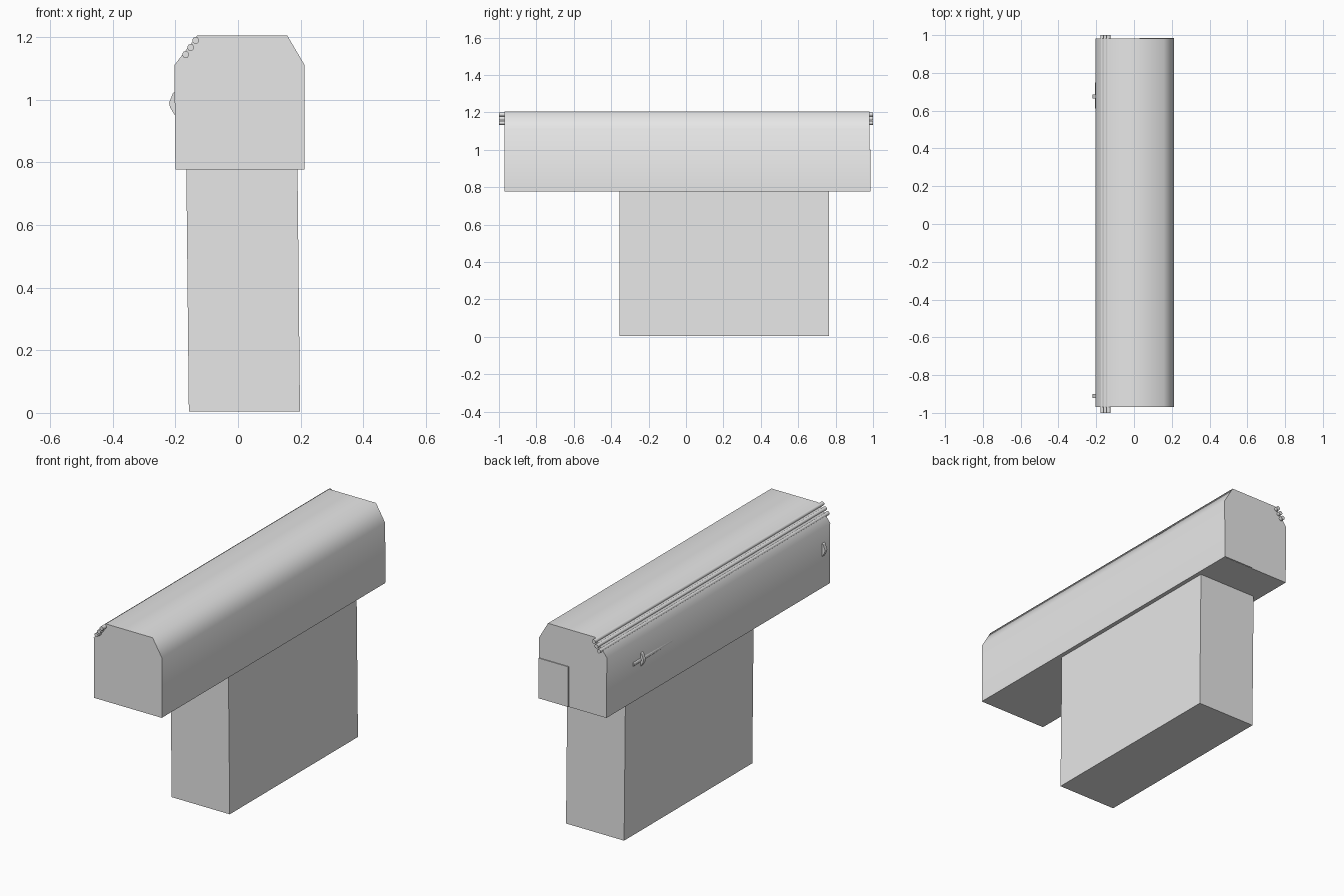
import bpy, bmesh, math
from mathutils import Vector

if "Cube" in bpy.data.objects:
    bpy.data.objects.remove(bpy.data.objects["Cube"], do_unlink=True)

grey = bpy.data.materials.new("plain grey")
grey.use_nodes = True
COLOUR = (0.8, 0.8, 0.8, 1)
grey.diffuse_color = COLOUR
grey.node_tree.nodes["Principled BSDF"].inputs["Base Color"].default_value = COLOUR


def finish(name, bm, angle):
    """Turn a bmesh into a named, shaded object."""
    bmesh.ops.recalc_face_normals(bm, faces=bm.faces)
    mesh = bpy.data.meshes.new(name)
    bm.to_mesh(mesh)
    bm.free()
    mesh.materials.append(grey)
    obj = bpy.data.objects.new(name, mesh)
    bpy.context.collection.objects.link(obj)
    bpy.ops.object.select_all(action='DESELECT')
    obj.select_set(True)
    bpy.context.view_layer.objects.active = obj
    bpy.ops.object.shade_smooth_by_angle(angle=math.radians(angle))
    return obj


def extrude_y(name, profile, y0, y1, angle=30):
    """Extrude an (x, z) profile along y."""
    bm = bmesh.new()
    rings = [[bm.verts.new((x, y, z)) for x, z in profile] for y in (y0, y1)]
    for ring in rings:
        bm.faces.new(ring)
    n = len(profile)
    for i in range(n):
        j = (i + 1) % n
        bm.faces.new((rings[0][i], rings[0][j], rings[1][j], rings[1][i]))
    return finish(name, bm, angle)


def rod(name, start, end, radius, sides=10):
    """Round bar between two points."""
    a, b = Vector(start), Vector(end)
    bm = bmesh.new()
    bmesh.ops.create_cone(bm, cap_ends=True, segments=sides,
                          radius1=radius, radius2=radius, depth=(b - a).length)
    turn = (b - a).to_track_quat('Z', 'Y')
    for v in bm.verts:
        v.co = turn @ v.co + (a + b) / 2
    return finish(name, bm, 50)


# Supporting wall, leaning very slightly
extrude_y("support_wall", [(-0.157, 0.005), (0.198, 0.005), (0.19, 0.78), (-0.165, 0.78)],
          -0.355, 0.765)

# Long beam with softly shaded chamfers along the top
extrude_y("beam", [(-0.2, 0.777), (0.213, 0.777), (0.213, 1.11), (0.157, 1.205),
                   (-0.13, 1.205), (-0.203, 1.11)], -0.97, 0.981, angle=65)

# Shallow panel on the back end
extrude_y("end_panel", [(0.03, 0.778), (0.212, 0.778), (0.212, 1.0), (0.03, 1.0)],
          0.979, 0.986)

# Three rods lying along one chamfer
for i in range(3):
    x, z = -0.167 + 0.016 * i, 1.144 + 0.0225 * i
    rod(f"chamfer_rod_{i + 1}", (x, -1, z), (x, 1, z), 0.011)

# Pointed brackets on the side, and a bar that sinks into the beam
for label, y in (("front", -0.91), ("back", 0.675)):
    extrude_y(f"{label}_bracket", [(-0.195, 0.94), (-0.195, 1.03), (-0.208, 1.02),
                                   (-0.22, 0.99), (-0.217, 0.975)], y - 0.01, y + 0.01)
rod("side_bar", (-0.195, 0.75, 0.985), (-0.187, 0.25, 0.985), 0.013)
